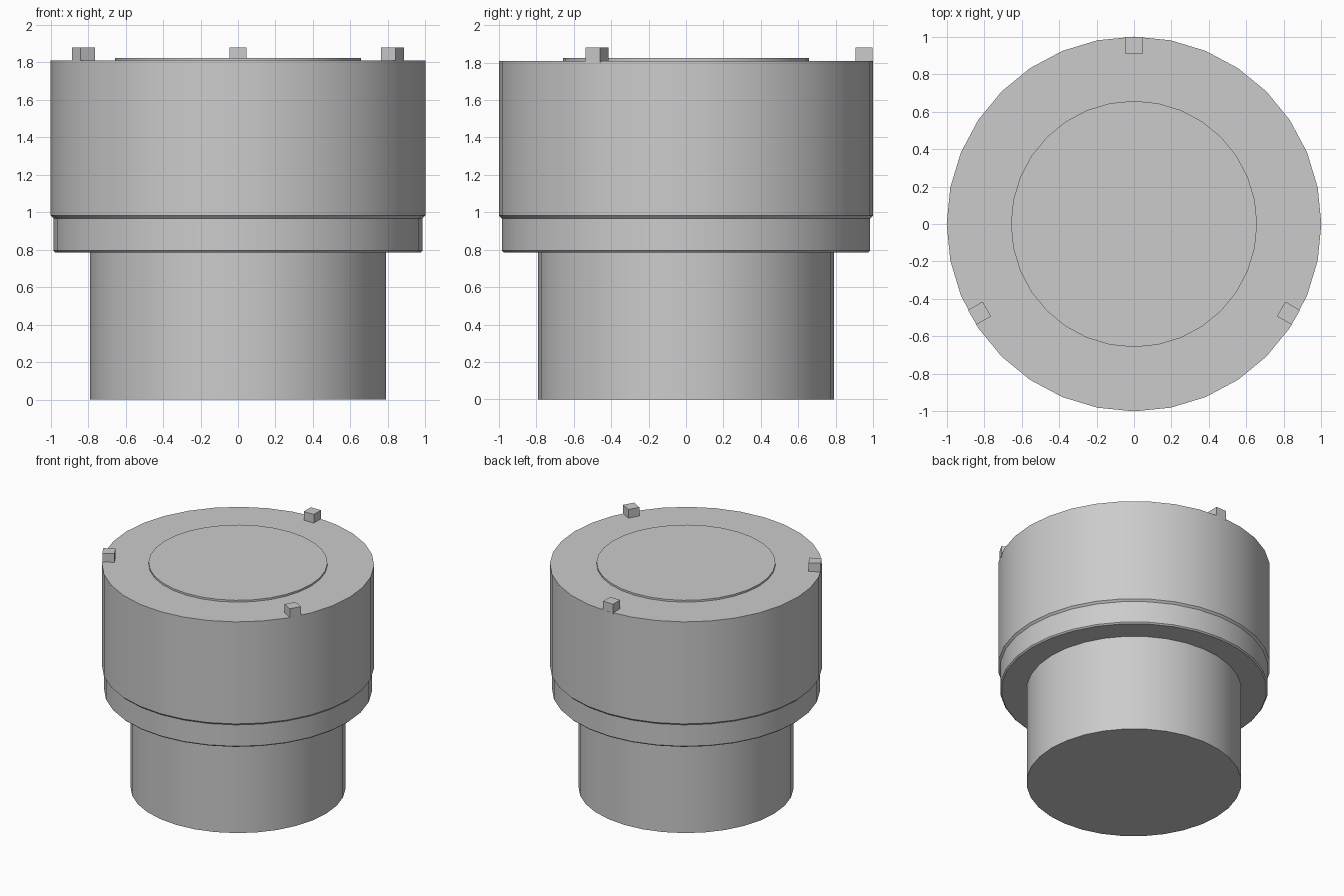
import bpy
import bmesh
from math import cos, sin, pi, radians
from mathutils import Matrix

SIDES = 32

cube = bpy.data.objects.get("Cube")
if cube:
    bpy.data.objects.remove(cube, do_unlink=True)

# Single grey material
grey = bpy.data.materials.new("plain_grey")
grey.use_nodes = True
colour = (0.6, 0.6, 0.6, 1)
grey.diffuse_color = colour
grey.node_tree.nodes["Principled BSDF"].inputs["Base Color"].default_value = colour


def add_object(name, bm):
    bmesh.ops.recalc_face_normals(bm, faces=bm.faces[:])
    mesh = bpy.data.meshes.new(name)
    bm.to_mesh(mesh)
    bm.free()
    mesh.materials.append(grey)
    obj = bpy.data.objects.new(name, mesh)
    bpy.context.collection.objects.link(obj)
    return obj


def turned(name, profile):
    """Capped solid of revolution from (radius, height) points, bottom to top."""
    bm = bmesh.new()
    angles = [2 * pi * i / SIDES for i in range(SIDES)]
    rings = [[bm.verts.new((r * cos(a), r * sin(a), z)) for a in angles]
             for r, z in profile]
    for low, high in zip(rings, rings[1:]):
        for i in range(SIDES):
            j = (i + 1) % SIDES
            bm.faces.new((low[i], low[j], high[j], high[i]))
    bm.faces.new(rings[0][::-1])
    bm.faces.new(rings[-1])
    obj = add_object(name, bm)
    bpy.ops.object.select_all(action="DESELECT")
    obj.select_set(True)
    bpy.context.view_layer.objects.active = obj
    bpy.ops.object.shade_smooth_by_angle(angle=radians(25))


# Stepped round body
turned("lower_stem", [(0.79, 0), (0.79, 0.8)])
turned("collar", [(0.975, 0.785), (0.985, 0.795), (0.985, 0.99)])
turned("upper_drum", [(0.985, 0.968), (1, 0.983), (1, 1.81)])
turned("top_disc", [(0.657, 1.8), (0.657, 1.825)])

# Three square lugs around the rim
for name, angle in (("back_lug", 90), ("right_lug", 210), ("left_lug", 330)):
    bm = bmesh.new()
    place = (Matrix.Rotation(radians(angle), 4, "Z")
             @ Matrix.Translation((0.952, 0, 1.84))
             @ Matrix.Diagonal((0.09, 0.09, 0.08, 1)))
    bmesh.ops.create_cube(bm, size=1, matrix=place)
    add_object(name, bm)
